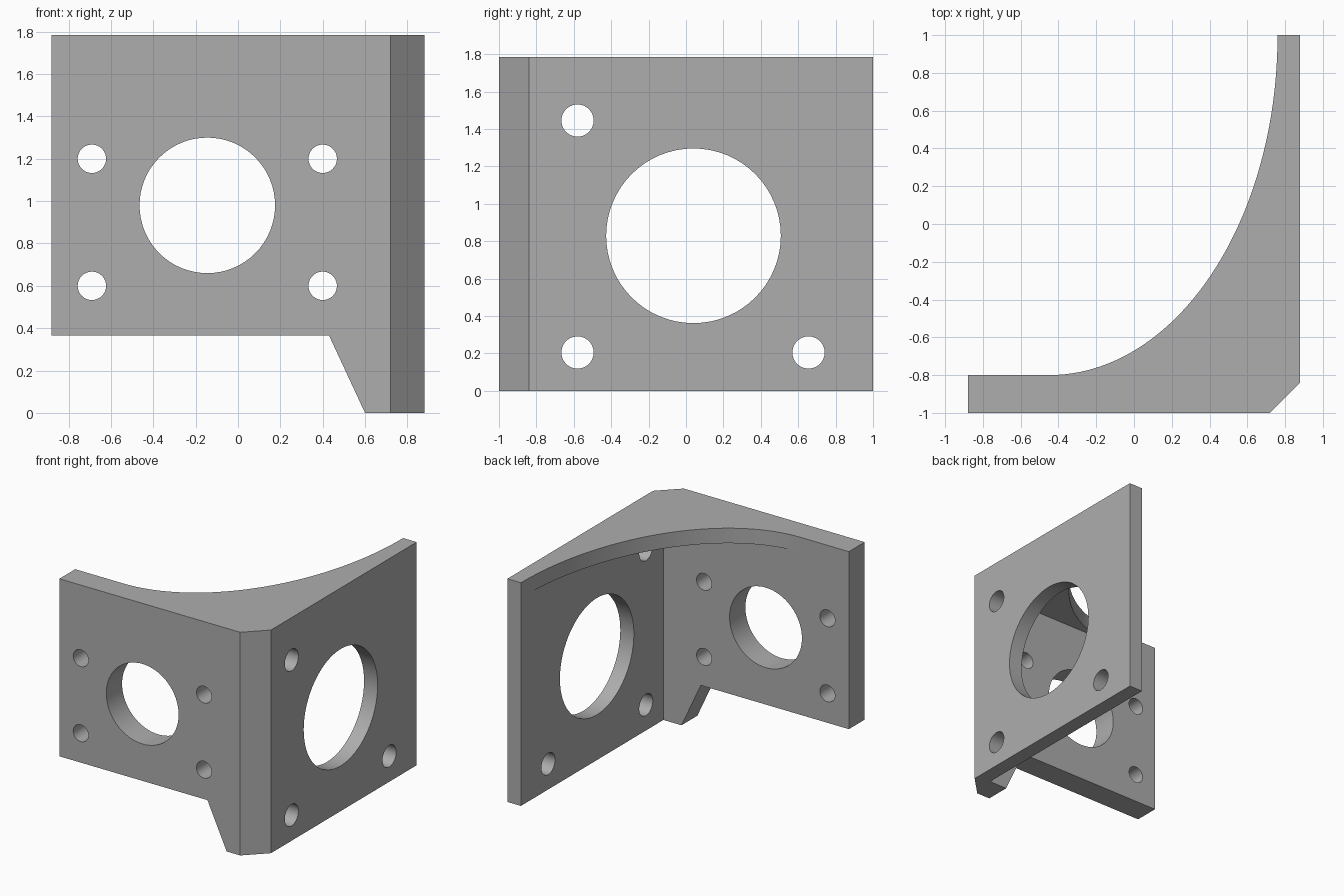
import bpy
from math import sin, cos, pi, radians

cube = bpy.data.objects.get("Cube")
if cube:
    bpy.data.objects.remove(cube, do_unlink=True)

HEIGHT = 1.784
X, Y = 0.88, 1.0            # half width and half depth
INNER_X, INNER_Y = 0.76, -0.8   # inner faces of the two plates
WEB = 0.12                  # web thickness

grey = bpy.data.materials.new("plain grey")
grey.use_nodes = True
colour = (0.42, 0.42, 0.42, 1)
grey.diffuse_color = colour
grey.node_tree.nodes["Principled BSDF"].inputs["Base Color"].default_value = colour


def prism(name, outline, start, end, place):
    """Sweep a closed 2D outline; place(u, v, w) gives the 3D point."""
    n = len(outline)
    verts = [place(u, v, w) for w in (start, end) for u, v in outline]
    faces = [list(range(n))[::-1], list(range(n, 2 * n))]
    faces += [(i, (i + 1) % n, (i + 1) % n + n, i + n) for i in range(n)]
    mesh = bpy.data.meshes.new(name)
    mesh.from_pydata(verts, [], faces)
    mesh.materials.append(grey)
    obj = bpy.data.objects.new(name, mesh)
    bpy.context.collection.objects.link(obj)
    # make all normals point outward
    bpy.context.view_layer.objects.active = obj
    bpy.ops.object.mode_set(mode='EDIT')
    bpy.ops.mesh.select_all(action='SELECT')
    bpy.ops.mesh.normals_make_consistent(inside=False)
    bpy.ops.object.mode_set(mode='OBJECT')
    return obj


def combine(target, tool, operation):
    """Apply a boolean and discard the tool."""
    tool.hide_render = True
    mod = target.modifiers.new(operation.lower(), 'BOOLEAN')
    mod.object, mod.operation, mod.solver = tool, operation, 'EXACT'
    bpy.context.view_layer.objects.active = target
    bpy.ops.object.modifier_apply(modifier=mod.name)
    bpy.data.objects.remove(tool, do_unlink=True)


def upright(u, v, w):
    return (u, v, w)


def through_front(u, v, w):
    return (u, w, v)


def through_side(u, v, w):
    return (w, u, v)


def circle(u, v, r, n=64):
    return [(u + r * cos(2 * pi * i / n), v + r * sin(2 * pi * i / n)) for i in range(n)]


# Two plates in an L with a chamfered outer corner
bracket = prism("bracket", [(-X, -Y), (0.72, -Y), (X, -0.84), (X, Y),
                            (INNER_X, Y), (INNER_X, INNER_Y), (-X, INNER_Y)],
                0, HEIGHT, upright)

# Curved web across the top, sunk into both plates
CENTRE_X = -0.45
steps = 48
curve = [(CENTRE_X + (INNER_X - CENTRE_X) * sin(a), Y - (Y - INNER_Y) * cos(a))
         for a in (pi / 2 * i / steps for i in range(steps + 1))]
web = prism("web", curve + [(0.82, Y), (0.82, -0.9), (CENTRE_X, -0.9)],
            HEIGHT - WEB, HEIGHT, upright)
combine(bracket, web, 'UNION')

# Raised lower edge of the front plate, leaving a tapered foot
notch = prism("notch_cutter", [(-1.2, -0.215), (0.7, -0.215), (0.43, 0.365), (-1.2, 0.365)],
              -1.2, -0.7, through_front)
combine(bracket, notch, 'DIFFERENCE')

# Front plate bore and four bolt holes
front_holes = [(-0.145, 0.98, 0.32)]
front_holes += [(x, z, 0.067) for x in (-0.69, 0.40) for z in (0.60, 1.20)]
for hole in front_holes:
    combine(bracket, prism("front_hole_cutter", circle(*hole), -1.2, -0.7, through_front), 'DIFFERENCE')

# Side plate bore and three bolt holes
side_holes = [(0.04, 0.829, 0.467), (-0.58, 1.445, 0.086),
              (-0.58, 0.205, 0.086), (0.655, 0.205, 0.086)]
for hole in side_holes:
    combine(bracket, prism("side_hole_cutter", circle(*hole), 0.65, 1.1, through_side), 'DIFFERENCE')

# Smooth bores and web curve, sharp plate edges
bpy.ops.object.select_all(action='DESELECT')
bracket.select_set(True)
bpy.context.view_layer.objects.active = bracket
bpy.ops.object.shade_smooth_by_angle(angle=radians(25))
